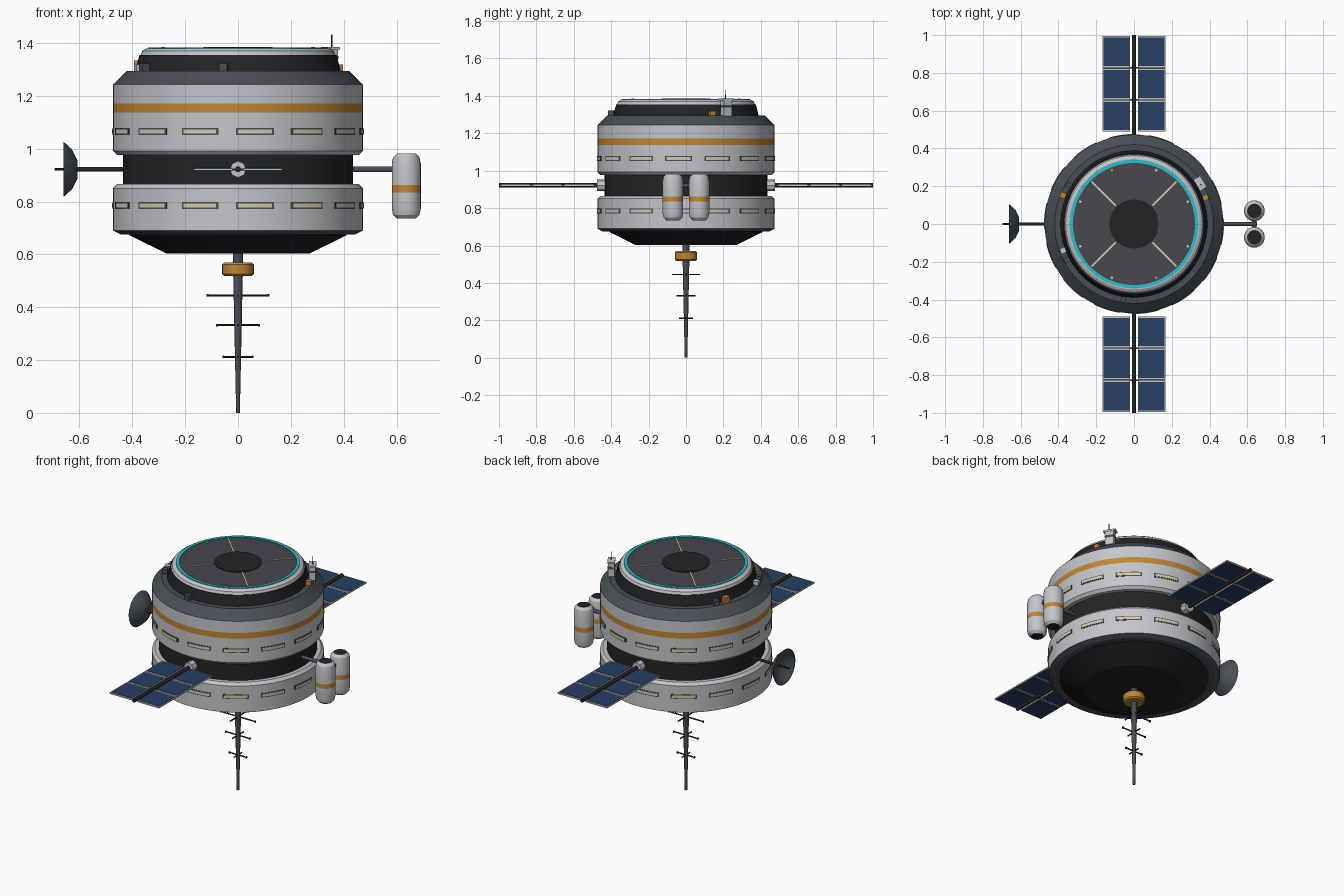
import bpy, bmesh, math
from mathutils import Matrix, Vector

cube = bpy.data.objects.get("Cube")
if cube:
    bpy.data.objects.remove(cube, do_unlink=True)


def material(name, *rgb):
    m = bpy.data.materials.new(name)
    m.use_nodes = True
    m.diffuse_color = (*rgb, 1)
    m.node_tree.nodes["Principled BSDF"].inputs["Base Color"].default_value = (*rgb, 1)
    return m


LIGHT = material("light grey hull", .55, .56, .58)
SLATE = material("slate metal", .065, .078, .09)
DARK = material("near black", .017, .017, .018)
DECK = material("deck grey", .062, .065, .072)
ORANGE = material("orange paint", .52, .24, .035)
CYAN = material("cyan light", .03, .5, .6)
BLUE = material("solar blue", .02, .05, .13)
TAN = material("warm cream", .68, .58, .42)


def finish(name, bm, mats, matrix=Matrix()):
    bmesh.ops.recalc_face_normals(bm, faces=bm.faces)
    me = bpy.data.meshes.new(name)
    bm.to_mesh(me)
    bm.free()
    for m in mats:
        me.materials.append(m)
    me.shade_smooth()
    me.set_sharp_from_angle(angle=math.radians(25))
    ob = bpy.data.objects.new(name, me)
    ob.matrix_world = matrix
    bpy.context.collection.objects.link(ob)
    return ob


def lathe(name, profile, mats, seg=72, matrix=Matrix(), ring=False):
    """Spin (radius, height) points; one material per profile segment."""
    bm = bmesh.new()
    rows = []
    for r, z in profile:
        n = seg if r > 0 else 1
        rows.append([bm.verts.new((r * math.cos(math.tau * i / seg),
                                   r * math.sin(math.tau * i / seg), z)) for i in range(n)])
    pairs = list(zip(rows, rows[1:] + rows[:1]))
    if not ring:
        pairs.pop()
    used = list(dict.fromkeys(mats))
    for k, (a, b) in enumerate(pairs):
        for i in range(seg):
            j = (i + 1) % seg
            quad = [a[i % len(a)], a[j % len(a)], b[j % len(b)], b[i % len(b)]]
            f = bm.faces.new(list(dict.fromkeys(quad)))
            f.material_index = used.index(mats[min(k, len(mats) - 1)])
    return finish(name, bm, used, matrix)


def rod(name, start, end, r0, r1, mat, seg=12):
    a, b = Vector(start), Vector(end)
    d = b - a
    m = Matrix.Translation(a) @ d.to_track_quat('Z', 'Y').to_matrix().to_4x4()
    return lathe(name, [(0, 0), (r0, 0), (r1, d.length), (0, d.length)], [mat], seg, m)


def box(name, centre, size, mat, turn=0.0):
    bm = bmesh.new()
    bmesh.ops.create_cube(bm, size=1, matrix=Matrix.Diagonal((*size, 1)))
    return finish(name, bm, [mat], Matrix.Translation(centre) @ Matrix.Rotation(turn, 4, 'Z'))


def arc_plate(name, mid, half, radius, z, height, mat):
    """Thin plate wrapped round the hull, angles in degrees."""
    bm = bmesh.new()
    rows = []
    for i in range(7):
        a = math.radians(mid - half + half * i / 3)
        rows.append([bm.verts.new((r * math.cos(a), r * math.sin(a), z + s * height / 2))
                     for r, s in ((.468, -1), (radius, -1), (radius, 1), (.468, 1))])
    for a, b in zip(rows, rows[1:]):
        for k in range(4):
            bm.faces.new((a[k], a[k - 1], b[k - 1], b[k]))
    bm.faces.new(rows[0])
    bm.faces.new(rows[-1])
    return finish(name, bm, [mat])


# Main hull
lathe("bottom_cone", [(0, .603), (.27, .603), (.41, .672), (.41, .69), (0, .69)], [DARK])
lathe("lower_ring", [(0, .676), (.445, .676), (.473, .69), (.473, .85), (.458, .866), (0, .866)],
      [SLATE, SLATE, LIGHT])
lathe("core", [(0, .85), (.435, .85), (.435, .99), (0, .99)], [DARK])
lathe("upper_ring", [(0, .976), (.458, .976), (.473, .992), (.473, 1.138), (.473, 1.172),
                     (.473, 1.243), (.42, 1.295), (0, 1.295)],
      [LIGHT, LIGHT, LIGHT, ORANGE, LIGHT, SLATE, SLATE])
lathe("roof_collar", [(0, 1.29), (.39, 1.29), (.373, 1.355), (0, 1.355)], [DARK])
lathe("roof", [(0, 1.353), (.369, 1.353), (.362, 1.37), (.346, 1.38), (.325, 1.38), (0, 1.38)],
      [LIGHT, LIGHT, LIGHT, LIGHT, DECK])
lathe("roof_light_ring", [(.323, 1.379), (.341, 1.379), (.341, 1.384), (.323, 1.384)],
      [CYAN], ring=True)
lathe("roof_hatch", [(0, 1.379), (.13, 1.379), (.13, 1.385), (0, 1.385)], [DARK], 48)

# Roof spokes and marker lamps
for k in range(4):
    a = math.radians(45 + 90 * k)
    c, s = math.cos(a), math.sin(a)
    box("roof_spoke", (.227 * c, .227 * s, 1.381), (.18, .01, .006), TAN, a)
for k in range(8):
    a = math.radians(22.5 + 45 * k)
    box("roof_marker", (.308 * math.cos(a), .308 * math.sin(a), 1.382), (.012, .012, .006),
        ORANGE if k % 4 == 2 else TAN, a)

# Windows
for z in (.785, 1.065):
    for k in range(14):
        mid = -82.1 + k * 360 / 14
        arc_plate("window_frame", mid, 8.8, .475, z, .026, SLATE)
        arc_plate("window_pane", mid, 7.8, .4765, z, .016, TAN)

# Equipment on the shoulder
for name, x, y, h, mat in (("vent", -.055, -.4, .03, SLATE), ("vent", -.355, -.19, .03, SLATE),
                           ("vent", -.375, -.14, .025, LIGHT), ("vent", -.345, .205, .03, SLATE),
                           ("beacon_box", -.375, .152, .04, ORANGE),
                           ("beacon_box", .378, .14, .025, ORANGE)):
    box(name, (x, y, 1.293 + h / 2), (.03, .03, h), mat, math.atan2(y, x))
turn = math.atan2(.215, .35)
box("sensor_tower", (.35, .215, 1.335), (.036, .05, .085), LIGHT, turn)
box("sensor_band", (.35, .215, 1.345), (.04, .054, .012), SLATE, turn)
box("sensor_cap", (.35, .215, 1.38), (.042, .07, .01), LIGHT, turn)
rod("sensor_whip", (.355, .21, 1.38), (.355, .21, 1.432), .003, .002, DARK, 8)

# Solar wings
for s in (1, -1):
    rod("wing_hub", (0, s * .425, .922), (0, s * .475, .922), .031, .031, LIGHT, 8)
    rod("wing_boom", (0, s * .43, .922), (0, s, .922), .011, .011, DARK)
    for row in range(3):
        y = s * (.572 + .17 * row)
        for side in (1, -1):
            box("panel_frame", (side * .093, y, .922), (.146, .165, .008), LIGHT)
            box("solar_cell", (side * .093, y, .922), (.136, .149, .012), BLUE)
    for y in (.657, .828):
        rod("wing_crossbar", (-.163, s * y, .922), (.163, s * y, .922), .004, .004, SLATE, 8)

# Tanks on the left arm
rod("tank_arm", (.42, 0, .922), (.65, 0, .922), .011, .011, SLATE)
rod("tank_crossbar", (.637, -.07, .922), (.637, .07, .922), .011, .011, SLATE)
for y in (.07, -.07):
    lathe("tank", [(0, .735), (.036, .735), (.05, .75), (.055, .772), (.055, .835), (.055, .862),
                   (.055, .945), (.05, .967), (.036, .981), (0, .981)],
          [DARK, LIGHT, LIGHT, LIGHT, ORANGE, LIGHT, LIGHT, LIGHT, DARK], 24,
          Matrix.Translation((.637, y, 0)))

# Dish on the right arm
rod("dish_arm", (-.42, 0, .922), (-.612, 0, .922), .008, .008, DARK)
lathe("dish", [(0, 0), (.035, 0), (.075, .02), (.105, .053), (.1, .053), (.07, .027),
               (.03, .009), (0, .007)], [SLATE], 32,
      Matrix.Translation((-.608, 0, .922)) @ Matrix.Rotation(-math.pi / 2, 4, 'Y'))
rod("dish_feed", (-.61, 0, .922), (-.695, 0, .922), .005, .004, DARK, 8)

# Antenna mast below
rod("mast", (0, 0, 0), (0, 0, .61), .007, .02, SLATE)
lathe("mast_collar", [(0, .518), (.052, .518), (.06, .526), (.06, .562), (.052, .57), (0, .57)],
      [ORANGE], 24)
for z, half_x, half_y in ((.445, .115, .076), (.332, .08, .052), (.212, .056, .037)):
    rod("mast_bar", (-half_x, 0, z), (half_x, 0, z), .004, .004, DARK, 8)
    rod("mast_bar", (0, -half_y, z), (0, half_y, z), .004, .004, DARK, 8)
    for s in (1, -1):
        box("mast_bar_tip", (s * half_x, 0, z), (.007, .01, .01), DARK)
